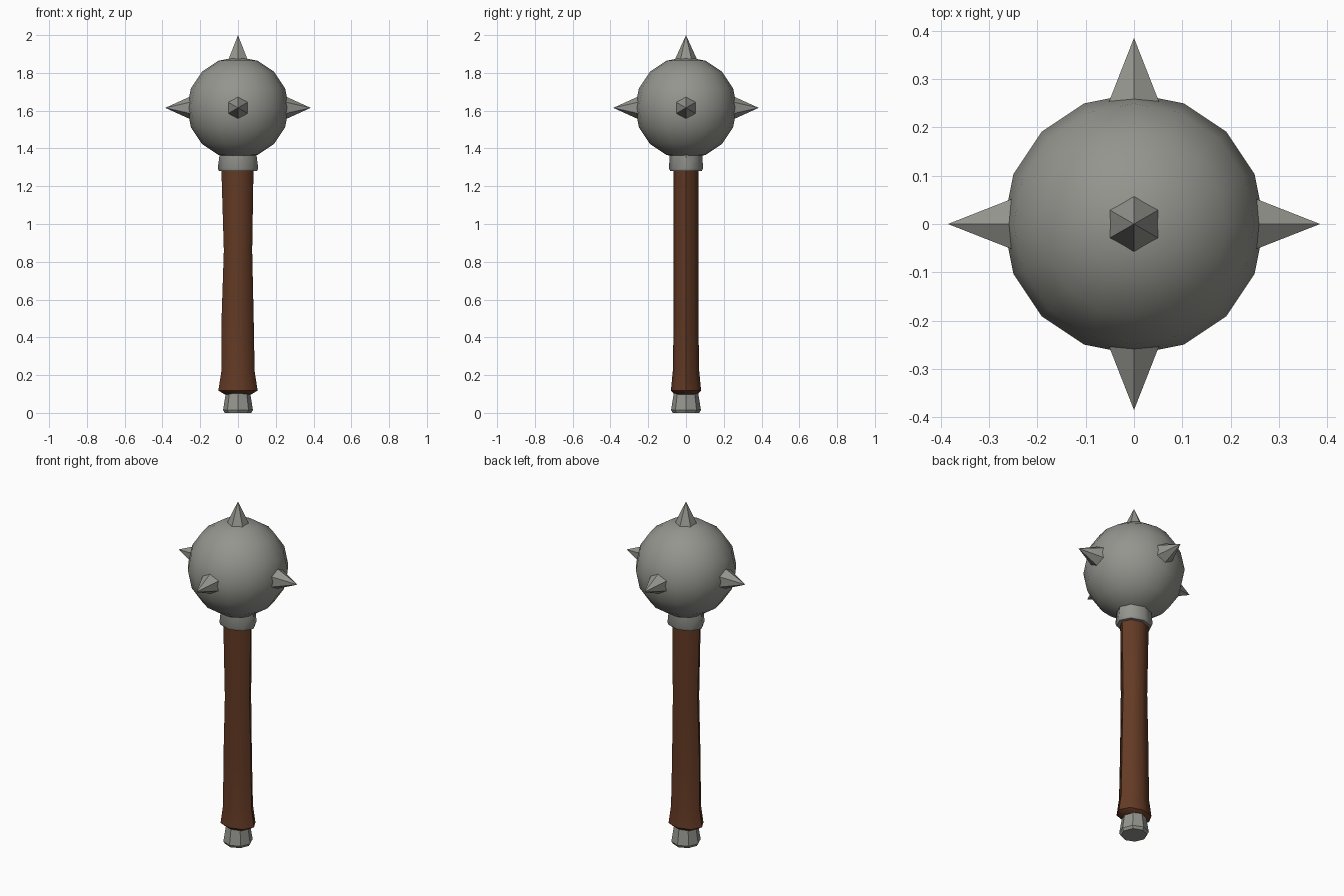
import bpy, bmesh, math
from mathutils import Vector, Matrix

if "Cube" in bpy.data.objects:
    bpy.data.objects.remove(bpy.data.objects["Cube"])

def material(name, rgb):
    m = bpy.data.materials.new(name)
    m.diffuse_color = (*rgb, 1)
    m.use_nodes = True
    m.node_tree.nodes["Principled BSDF"].inputs["Base Color"].default_value = m.diffuse_color
    return m

STEEL = material("grey_steel", (0.30, 0.30, 0.275))
WOOD = material("brown_wood", (0.125, 0.042, 0.018))

def finish(name, bm, mat, smooth_angle=None):
    bmesh.ops.recalc_face_normals(bm, faces=bm.faces)
    mesh = bpy.data.meshes.new(name)
    bm.to_mesh(mesh)
    bm.free()
    mesh.materials.append(mat)
    ob = bpy.data.objects.new(name, mesh)
    bpy.context.collection.objects.link(ob)
    if smooth_angle:
        bpy.ops.object.select_all(action='DESELECT')
        ob.select_set(True)
        bpy.context.view_layer.objects.active = ob
        bpy.ops.object.shade_smooth_by_angle(angle=math.radians(smooth_angle))
    return ob

def lofted(name, rings, mat, sides=8, smooth_angle=None):
    """Stack of elliptical rings (z, half width x, half depth y, x offset), capped."""
    bm = bmesh.new()
    loops = []
    for z, rx, ry, ox in rings:
        loops.append([bm.verts.new((ox + rx * math.cos(2 * math.pi * i / sides),
                                    ry * math.sin(2 * math.pi * i / sides), z))
                      for i in range(sides)])
    for a, b in zip(loops, loops[1:]):
        for i in range(sides):
            j = (i + 1) % sides
            bm.faces.new((a[i], a[j], b[j], b[i]))
    bm.faces.new(loops[0])
    bm.faces.new(loops[-1])
    return finish(name, bm, mat, smooth_angle)

# pommel
lofted("pommel", [(0, .07, .07, 0), (.015, .079, .079, 0), (.11, .064, .064, 0)], STEEL)

# oval wooden grip, waisted in the middle and flared at the foot
lofted("handle", [(.098, .07, .06, 0), (.118, .104, .08, 0), (.22, .088, .07, 0),
                  (.5, .085, .065, -.002), (.86, .075, .065, 0), (1.29, .085, .065, -.003)],
       WOOD, smooth_angle=50)

# collar under the head
lofted("collar", [(1.28, .1, .083, 0), (1.295, .107, .09, 0), (1.38, .096, .086, 0)],
       STEEL, smooth_angle=50)

# ball head
CENTRE = Vector((0, 0, 1.615))
bm = bmesh.new()
bmesh.ops.create_uvsphere(bm, u_segments=16, v_segments=8, radius=.27,
                          matrix=Matrix.Translation(CENTRE))
finish("ball_head", bm, STEEL, 60)

# six-sided spikes: top and four sides
def spike(name, d, up):
    d, up = Vector(d), Vector(up)
    side = up.cross(d)
    bm = bmesh.new()
    base = [bm.verts.new(CENTRE + d * .24 + .0657 * (up * math.cos(k * math.pi / 3)
                         + side * math.sin(k * math.pi / 3))) for k in range(6)]
    tip = bm.verts.new(CENTRE + d * .385)
    bm.faces.new(base)
    for k in range(6):
        bm.faces.new((base[k], base[(k + 1) % 6], tip))
    finish(name, bm, STEEL)

spike("top_spike", (0, 0, 1), (0, 1, 0))
for label, d in (("right", (1, 0, 0)), ("left", (-1, 0, 0)),
                 ("front", (0, -1, 0)), ("back", (0, 1, 0))):
    spike(label + "_spike", d, (0, 0, 1))
